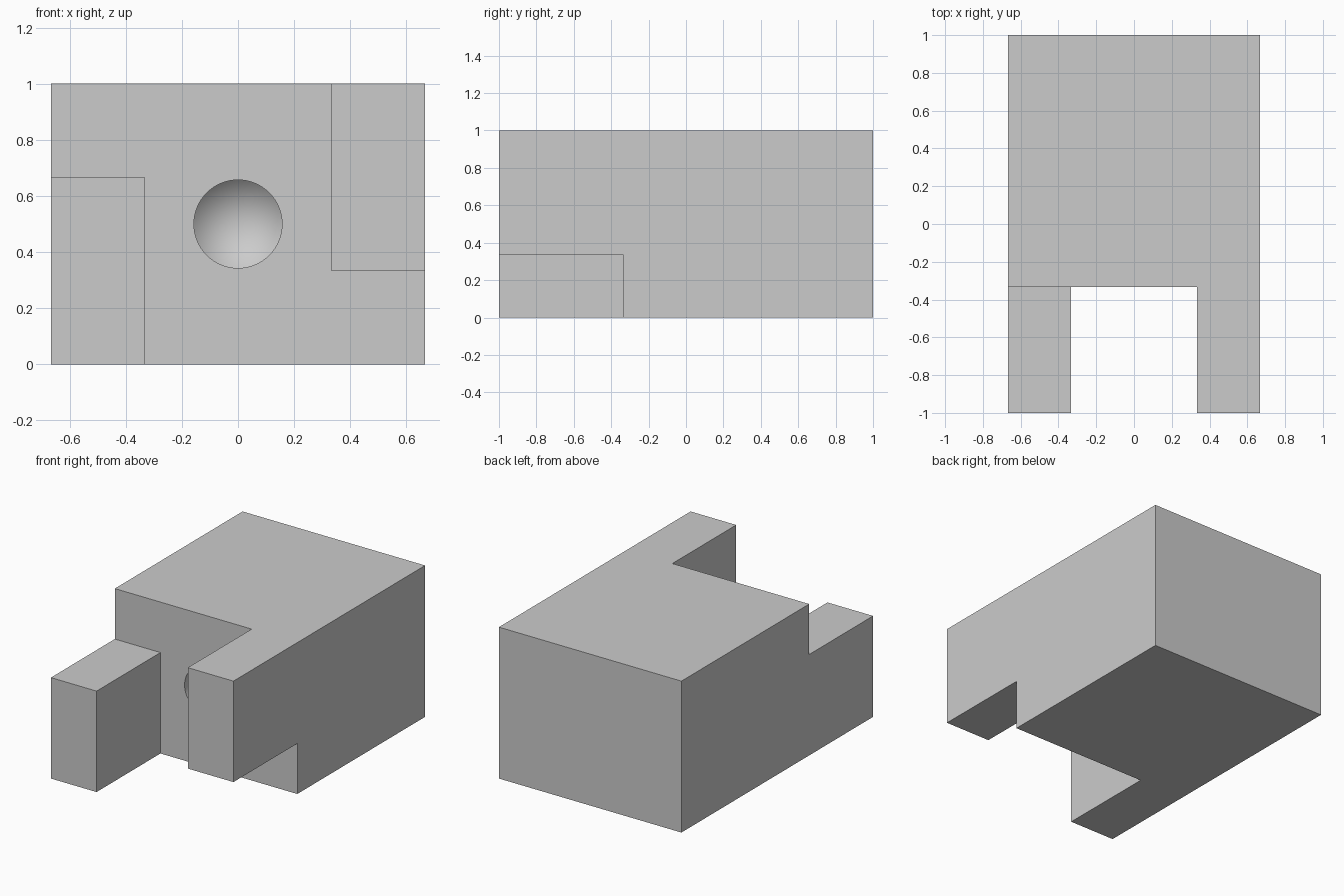
import bpy, bmesh
from math import pi
from mathutils import Matrix

if "Cube" in bpy.data.objects:
    bpy.data.objects.remove(bpy.data.objects["Cube"])

T = 1 / 3          # layout module
HOLE_R = 0.157
HOLE_DEPTH = T
M = 0.1            # cutter overshoot

grey = bpy.data.materials.new("plain grey")
grey.use_nodes = True
grey.diffuse_color = (0.6, 0.6, 0.6, 1)
grey.node_tree.nodes["Principled BSDF"].inputs["Base Color"].default_value = (0.6, 0.6, 0.6, 1)


def make(name, bm):
    bmesh.ops.recalc_face_normals(bm, faces=bm.faces)
    mesh = bpy.data.meshes.new(name)
    bm.to_mesh(mesh)
    bm.free()
    mesh.materials.append(grey)
    obj = bpy.data.objects.new(name, mesh)
    bpy.context.collection.objects.link(obj)
    return obj


def box(name, lo, hi):
    bm = bmesh.new()
    bmesh.ops.create_cube(bm, size=1)
    for v in bm.verts:
        v.co = [l + (c + 0.5) * (h - l) for c, l, h in zip(v.co, lo, hi)]
    return make(name, bm)


def drill(name):
    # Profile (radius, y) revolved around the y axis: straight bore with a pointed end
    face = -T
    profile = [(0, face - M), (HOLE_R, face - M), (HOLE_R, face + HOLE_DEPTH),
               (0, face + HOLE_DEPTH + HOLE_R)]
    bm = bmesh.new()
    verts = [bm.verts.new((r, y, 0)) for r, y in profile]
    edges = [bm.edges.new(pair) for pair in zip(verts, verts[1:])]
    bmesh.ops.spin(bm, geom=verts + edges, cent=(0, 0, 0), axis=(0, 1, 0),
                   angle=2 * pi, steps=64)
    bmesh.ops.remove_doubles(bm, verts=bm.verts, dist=0.0001)
    bmesh.ops.transform(bm, matrix=Matrix.Translation((0, 0, 0.5)), verts=bm.verts)
    return make(name, bm)


# Solid block, with the slot, the two arm notches and the bore cut out
body = box("notched_block", (-2 * T, -1, 0), (2 * T, 1, 1))
front = -1 - M
cutters = [
    box("centre_slot_cutter", (-T, front, -M), (T, -T, 1 + M)),
    box("right_arm_notch_cutter", (-1, front, 2 * T), (-T, -T, 1 + M)),
    box("left_arm_notch_cutter", (T, front, -M), (1, -T, T)),
    drill("bore_cutter"),
]
for cutter in cutters:
    cutter.hide_render = True
    mod = body.modifiers.new(cutter.name, 'BOOLEAN')
    mod.operation = 'DIFFERENCE'
    mod.solver = 'EXACT'
    mod.object = cutter

# Bake the cuts and drop the cutters
bpy.context.view_layer.update()
graph = bpy.context.evaluated_depsgraph_get()
result = bpy.data.meshes.new_from_object(body.evaluated_get(graph))
body.modifiers.clear()
body.data = result
for cutter in cutters:
    bpy.data.objects.remove(cutter)

# Smooth bore, crisp block edges
bpy.ops.object.select_all(action='DESELECT')
body.select_set(True)
bpy.context.view_layer.objects.active = body
bpy.ops.object.shade_smooth_by_angle(angle=pi / 6)
